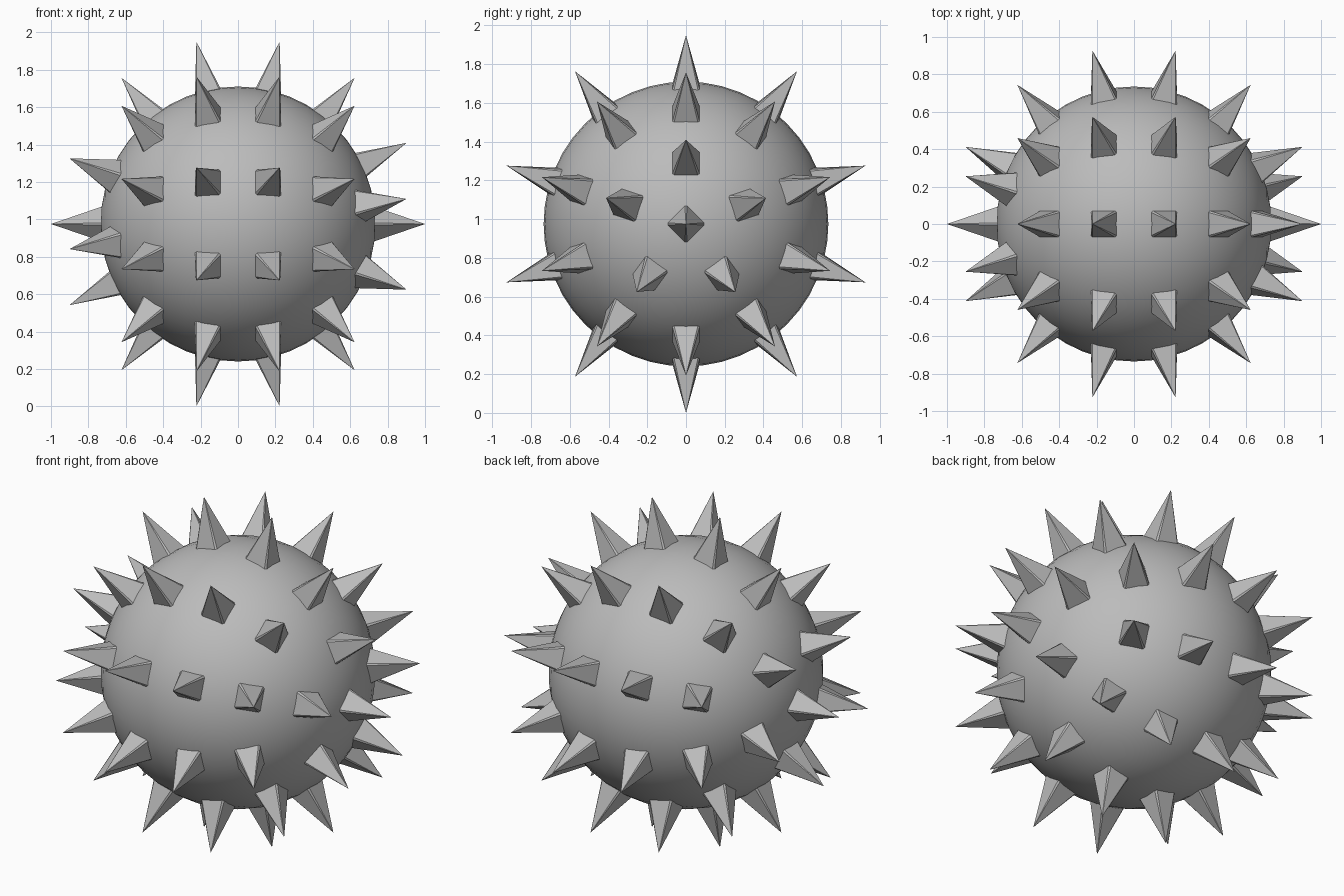
import bpy, bmesh, math
from mathutils import Vector, Matrix

if "Cube" in bpy.data.objects:
    bpy.data.objects.remove(bpy.data.objects["Cube"])

CENTER = Vector((0, 0, 0.975))
BALL_R, TIP_R, ROOT_R = 0.735, 1.0, 0.70
HALF, CHAMFER = 0.0775, 0.010   # spike half width and ridge chamfer at its root

grey = bpy.data.materials.new("stone_grey")
grey.diffuse_color = (0.5, 0.5, 0.5, 1)
grey.use_nodes = True
grey.node_tree.nodes["Principled BSDF"].inputs["Base Color"].default_value = grey.diffuse_color


def finish(bm, name):
    bmesh.ops.recalc_face_normals(bm, faces=bm.faces)
    mesh = bpy.data.meshes.new(name)
    bm.to_mesh(mesh)
    bm.free()
    mesh.materials.append(grey)
    ob = bpy.data.objects.new(name, mesh)
    ob.location = CENTER
    bpy.context.collection.objects.link(ob)
    return ob


# Smooth ball, poles along x
bm = bmesh.new()
bmesh.ops.create_uvsphere(bm, u_segments=48, v_segments=24, radius=BALL_R,
                          matrix=Matrix.Rotation(math.pi / 2, 4, 'Y'))
for f in bm.faces:
    f.smooth = True
finish(bm, "ball")


def add_spike(bm, out, side, up):
    """Square pyramid with narrow chamfered ridges, pointing along out."""
    a, b = HALF, HALF - CHAMFER
    outline = [(a, b), (b, a), (-b, a), (-a, b), (-a, -b), (-b, -a), (b, -a), (a, -b)]
    root = [bm.verts.new(out * ROOT_R + side * u + up * v) for u, v in outline]
    tip = bm.verts.new(out * TIP_R)
    for i in range(8):
        bm.faces.new((root[i], root[(i + 1) % 8], tip))
    bm.faces.new(root[::-1])


# Spikes in rings around the x axis, one at each pole
bm = bmesh.new()
for ring, count in enumerate((1, 5, 10, 10, 10, 10, 5, 1)):
    t = math.pi * ring / 7
    start = math.pi / 2 if ring < 4 else -math.pi / 2
    for k in range(count):
        p = start + 2 * math.pi * k / count
        if count == 1:
            p += math.pi / 4       # pole spikes sit as a diamond
        radial = Vector((0, math.cos(p), math.sin(p)))
        around = Vector((0, -math.sin(p), math.cos(p)))
        out = Vector((math.cos(t), 0, 0)) + radial * math.sin(t)
        along = Vector((-math.sin(t), 0, 0)) + radial * math.cos(t)
        add_spike(bm, out, around, along)
finish(bm, "spikes")
